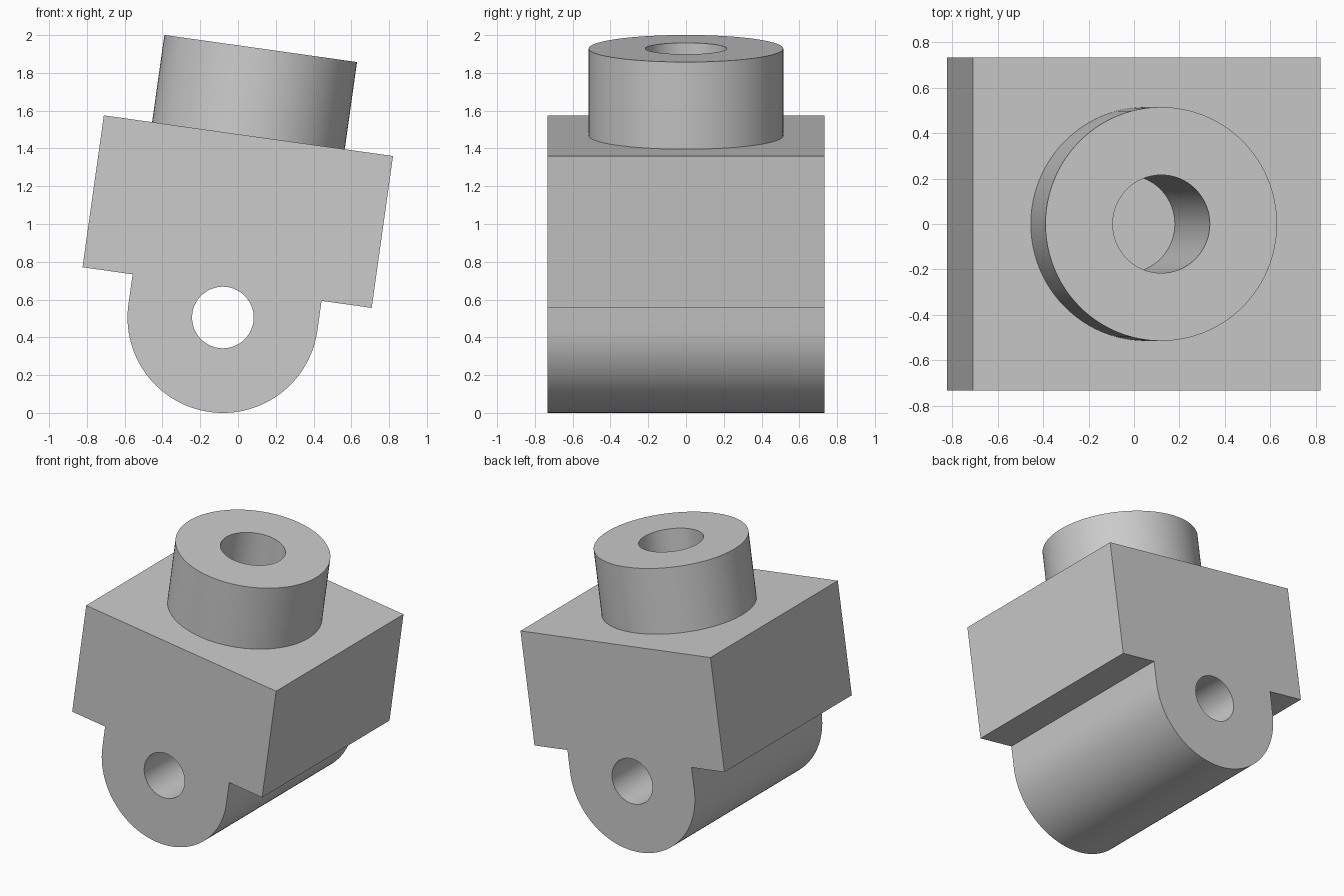
import bpy
import bmesh
from math import cos, sin, pi, radians
from mathutils import Matrix

cube = bpy.data.objects.get("Cube")
if cube:
    bpy.data.objects.remove(cube, do_unlink=True)

# Sizes, measured from the cross hole's axis before tilting
TILT = radians(8)
HALF_DEPTH = 0.733
HALF_WIDTH = 0.773
BLOCK_BOTTOM, BLOCK_TOP = 0.16, 0.972
LUG_RADIUS = 0.505
BOSS_RADIUS, BOSS_TOP = 0.515, 1.438
BORE_RADIUS, BORE_FLOOR = 0.216, 0.33
HOLE_RADIUS = 0.163

grey = bpy.data.materials.new("plain grey")
grey.use_nodes = True
colour = (0.6, 0.6, 0.6, 1)
grey.diffuse_color = colour
grey.node_tree.nodes["Principled BSDF"].inputs["Base Color"].default_value = colour


def add_object(name, bm):
    bmesh.ops.recalc_face_normals(bm, faces=bm.faces)
    mesh = bpy.data.meshes.new(name)
    bm.to_mesh(mesh)
    bm.free()
    mesh.materials.append(grey)
    obj = bpy.data.objects.new(name, mesh)
    bpy.context.collection.objects.link(obj)
    return obj


def extrude_profile(name, points):
    bm = bmesh.new()
    face = bm.faces.new([bm.verts.new((x, -HALF_DEPTH, z)) for x, z in points])
    result = bmesh.ops.extrude_face_region(bm, geom=[face])
    verts = [v for v in result["geom"] if isinstance(v, bmesh.types.BMVert)]
    bmesh.ops.translate(bm, verts=verts, vec=(0, 2 * HALF_DEPTH, 0))
    return add_object(name, bm)


def cylinder(name, radius, bottom, top, turn=0):
    bm = bmesh.new()
    matrix = Matrix.Rotation(turn, 4, "X") @ Matrix.Translation((0, 0, (bottom + top) / 2))
    bmesh.ops.create_cone(bm, cap_ends=True, segments=96, radius1=radius,
                          radius2=radius, depth=top - bottom, matrix=matrix)
    return add_object(name, bm)


def combine(target, other, operation):
    other.hide_render = True
    mod = target.modifiers.new(operation.title(), "BOOLEAN")
    mod.operation = operation
    mod.solver = "EXACT"
    mod.object = other
    bpy.context.view_layer.objects.active = target
    bpy.ops.object.modifier_apply(modifier=mod.name)
    bpy.data.objects.remove(other, do_unlink=True)


# Block with the rounded lug below it
arc = [(LUG_RADIUS * cos(pi + pi * i / 64), LUG_RADIUS * sin(pi + pi * i / 64))
       for i in range(65)]
profile = [(HALF_WIDTH, BLOCK_TOP), (-HALF_WIDTH, BLOCK_TOP),
           (-HALF_WIDTH, BLOCK_BOTTOM), (-LUG_RADIUS, BLOCK_BOTTOM),
           *arc, (LUG_RADIUS, BLOCK_BOTTOM), (HALF_WIDTH, BLOCK_BOTTOM)]
body = extrude_profile("pivot_block", profile)

# Round boss, blind bore and cross hole
combine(body, cylinder("boss", BOSS_RADIUS, 0.7, BOSS_TOP), "UNION")
combine(body, cylinder("bore_cutter", BORE_RADIUS, BORE_FLOOR, 2), "DIFFERENCE")
combine(body, cylinder("cross_hole_cutter", HOLE_RADIUS, -1, 1, pi / 2), "DIFFERENCE")

# Tilt and stand on the ground
body.data.transform(Matrix.Translation((-0.08, 0, LUG_RADIUS)) @ Matrix.Rotation(TILT, 4, "Y"))
bpy.ops.object.select_all(action="DESELECT")
body.select_set(True)
bpy.context.view_layer.objects.active = body
bpy.ops.object.shade_smooth_by_angle(angle=radians(30))
